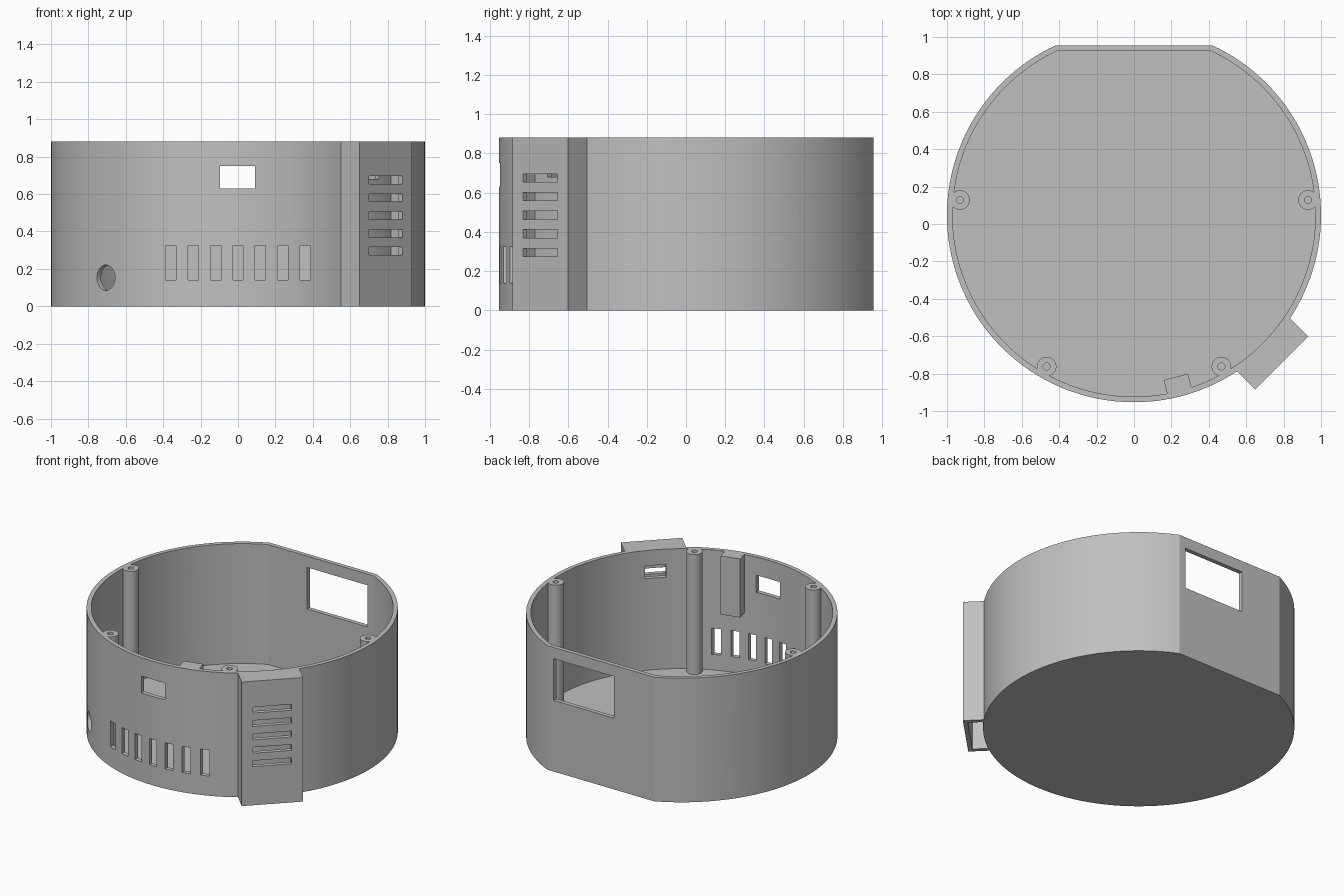
import bpy, bmesh
from math import radians, pi, sin, cos, asin
from mathutils import Matrix, Vector

cube = bpy.data.objects.get("Cube")
if cube:
    bpy.data.objects.remove(cube, do_unlink=True)

H, WALL, CY = 0.88, 0.03, 0.047    # height, wall thickness, circle centre in y
FLAT = 0.955                       # y of the flat rear wall

grey = bpy.data.materials.new("matte_grey")
grey.use_nodes = True
grey.diffuse_color = (0.53, 0.53, 0.53, 1)
grey.node_tree.nodes["Principled BSDF"].inputs["Base Color"].default_value = (0.53, 0.53, 0.53, 1)


def add_object(name, bm):
    bmesh.ops.recalc_face_normals(bm, faces=bm.faces)
    mesh = bpy.data.meshes.new(name)
    bm.to_mesh(mesh)
    bm.free()
    mesh.materials.append(grey)
    obj = bpy.data.objects.new(name, mesh)
    bpy.context.collection.objects.link(obj)
    return obj


def place(azimuth):
    """Frame on the round axis: x points outward, y along the wall."""
    return Matrix.Translation((0, CY, 0)) @ Matrix.Rotation(radians(azimuth), 4, 'Z')


def box(name, azimuth, out, along, up):
    bm = bmesh.new()
    bmesh.ops.create_cube(bm, size=1)
    for v in bm.verts:
        v.co = Vector([lo + (c + 0.5) * (hi - lo) for c, (lo, hi) in zip(v.co, (out, along, up))])
    bm.transform(place(azimuth))
    return add_object(name, bm)


def cylinder(name, radius, length, matrix, sides=32):
    bm = bmesh.new()
    bmesh.ops.create_cone(bm, cap_ends=True, segments=sides, radius1=radius,
                          radius2=radius, depth=length)
    bm.transform(matrix)
    return add_object(name, bm)


def radial_hole(azimuth, radius, z, along=0.0, sides=32):
    m = place(azimuth) @ Matrix.Translation((0.95, along, z)) @ Matrix.Rotation(pi / 2, 4, 'Y')
    return cylinder("cutter", radius, 0.4, m, sides)


def drum(name, radius, flat_y, z0, z1, steps=128):
    """Round prism with a flat at the rear."""
    start = asin((flat_y - CY) / radius)
    sweep = pi + 2 * start
    bm = bmesh.new()
    ring = []
    for i in range(steps + 1):
        a = pi - start + sweep * i / steps
        ring.append(bm.verts.new((radius * cos(a), CY + radius * sin(a), z0)))
    base = bm.faces.new(ring)
    top = bmesh.ops.extrude_face_region(bm, geom=[base])["geom"]
    bmesh.ops.translate(bm, vec=(0, 0, z1 - z0),
                        verts=[v for v in top if isinstance(v, bmesh.types.BMVert)])
    return add_object(name, bm)


def cut(obj, cutters):
    for c in cutters:
        mod = obj.modifiers.new("cut", 'BOOLEAN')
        mod.operation, mod.solver, mod.object = 'DIFFERENCE', 'EXACT', c
        graph = bpy.context.evaluated_depsgraph_get()
        result = bpy.data.meshes.new_from_object(obj.evaluated_get(graph))
        obj.modifiers.clear()
        obj.data = result
        bpy.data.objects.remove(c, do_unlink=True)


def smooth(obj):
    obj.data.shade_smooth()
    obj.data.set_sharp_from_angle(angle=radians(20))


# Round shell with floor, open at the top
shell = drum("shell", 1.0, FLAT, 0, H)
cut(shell, [drum("cutter", 1 - WALL, FLAT - WALL, WALL, H + 0.2)])

# Rear window, front window and the opening behind the vent block
openings = [
    box("cutter", 90, (0.8, 1.1), (-0.37, 0.105), (0.505, 0.8)),
    box("cutter", -90, (0.8, 1.1), (-0.095, 0.092), (0.63, 0.75)),
    box("cutter", -45, (0.8, 1.05), (-0.068, 0.068), (0.68, 0.77)),
]
# Row of upright front vents
for i in range(-3, 4):
    x = i * 0.12
    openings.append(box("cutter", -90, (0.8, 1.1), (x - 0.028, x + 0.028), (0.14, 0.325)))
# Round cable holes
openings += [radial_hole(-135, 0.068, 0.153), radial_hole(35, 0.066, 0.43)]
# Grid of small sound holes
for i in (-1, 0, 1):
    for j in (-1, 0, 1):
        openings.append(radial_hole(145, 0.016, 0.43 + j * 0.083, i * 0.069, 16))
cut(shell, openings)
smooth(shell)

# Hollow vent block on the outside, open below, with level slots
block = box("vent_block", -45, (0.93, 1.117), (-0.2, 0.2), (0, H))
block_cuts = [
    box("cutter", -45, (0.8, 1.117 - WALL), (-0.2 + WALL, 0.2 - WALL), (-0.1, H - WALL)),
    cylinder("cutter", 0.985, 3, place(0), 128),
]
for i in range(5):
    z = 0.295 + i * 0.095
    block_cuts.append(box("cutter", -45, (1.05, 1.2), (-0.125, 0.125), (z - 0.021, z + 0.021)))
cut(block, block_cuts)
smooth(block)

# Screw posts inside the wall
for name, azimuth in (("right", 5), ("front_right", -60), ("front_left", -120), ("left", 175)):
    foot = place(azimuth) @ Matrix.Translation((0.934, 0, 0))
    post = cylinder("screw_post_" + name, 0.052, H - 0.01,
                    foot @ Matrix.Translation((0, 0, H / 2 + 0.005)))
    cut(post, [cylinder("cutter", 0.019, 0.6, foot @ Matrix.Translation((0, 0, H)), 20)])
    smooth(post)

# Rectangular pad on the inner front wall
box("inner_pad", -75.5, (0.893, 0.985), (-0.067, 0.067), (0.465, H))
